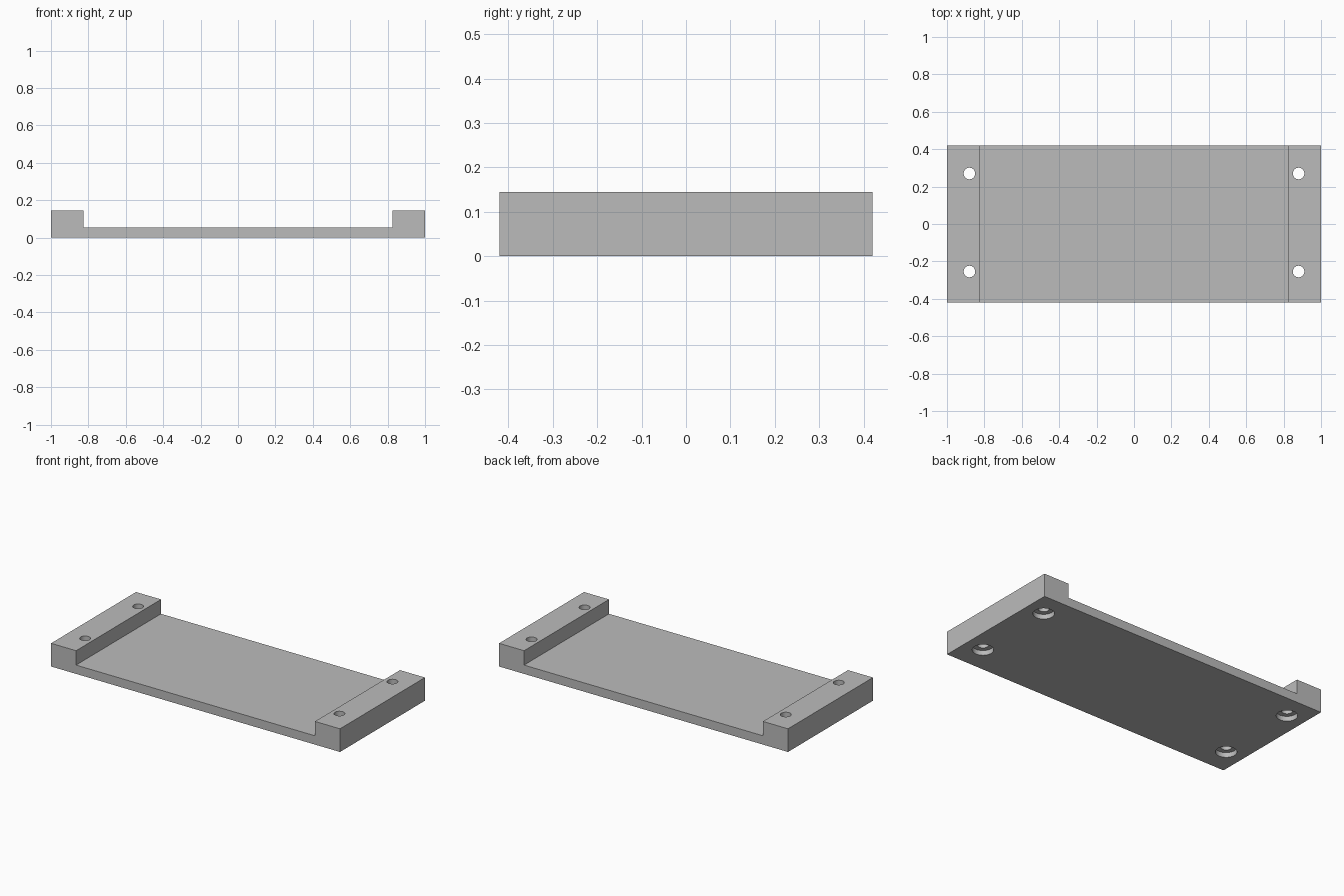
import bpy, bmesh
from mathutils import Matrix

if "Cube" in bpy.data.objects:
    bpy.data.objects.remove(bpy.data.objects["Cube"], do_unlink=True)

HALF_Y, WALL_X, FLOOR, TOP = 0.42, 0.827, 0.055, 0.145

grey = bpy.data.materials.new("grey")
grey.use_nodes = True
colour = (0.5, 0.5, 0.5, 1)
grey.diffuse_color = colour
grey.node_tree.nodes["Principled BSDF"].inputs["Base Color"].default_value = colour


def add_object(name, bm):
    bmesh.ops.recalc_face_normals(bm, faces=bm.faces)
    mesh = bpy.data.meshes.new(name)
    bm.to_mesh(mesh)
    bm.free()
    mesh.materials.append(grey)
    obj = bpy.data.objects.new(name, mesh)
    bpy.context.scene.collection.objects.link(obj)
    return obj


# Tray: channel profile extruded from front to back
half = [(1, 0), (1, TOP), (WALL_X, TOP), (WALL_X, FLOOR)]
profile = half + [(-x, z) for x, z in reversed(half)]
bm = bmesh.new()
face = bm.faces.new([bm.verts.new((x, -HALF_Y, z)) for x, z in profile])
out = bmesh.ops.extrude_face_region(bm, geom=[face])
verts = [v for v in out["geom"] if isinstance(v, bmesh.types.BMVert)]
bmesh.ops.translate(bm, verts=verts, vec=(0, 2 * HALF_Y, 0))
tray = add_object("mounting_tray", bm)


# Cutters: through holes, then shallow counterbores from below
def cut_holes(name, radius, bottom, top):
    bm = bmesh.new()
    for x in (-0.88, 0.88):
        for y in (-0.254, 0.27):
            bmesh.ops.create_cone(
                bm, cap_ends=True, segments=48, radius1=radius, radius2=radius,
                depth=top - bottom,
                matrix=Matrix.Translation((x, y, (top + bottom) / 2)))
    cutter = add_object(name, bm)
    cutter.hide_render = True
    mod = tray.modifiers.new(name, 'BOOLEAN')
    mod.operation = 'DIFFERENCE'
    mod.solver = 'EXACT'
    mod.object = cutter
    bpy.ops.object.modifier_apply(modifier=mod.name)
    bpy.data.objects.remove(cutter, do_unlink=True)


bpy.context.view_layer.objects.active = tray
tray.select_set(True)
cut_holes("screw_holes", 0.031, -0.1, 0.3)
cut_holes("counterbores", 0.06, -0.1, 0.03)
bpy.ops.object.shade_smooth_by_angle()
